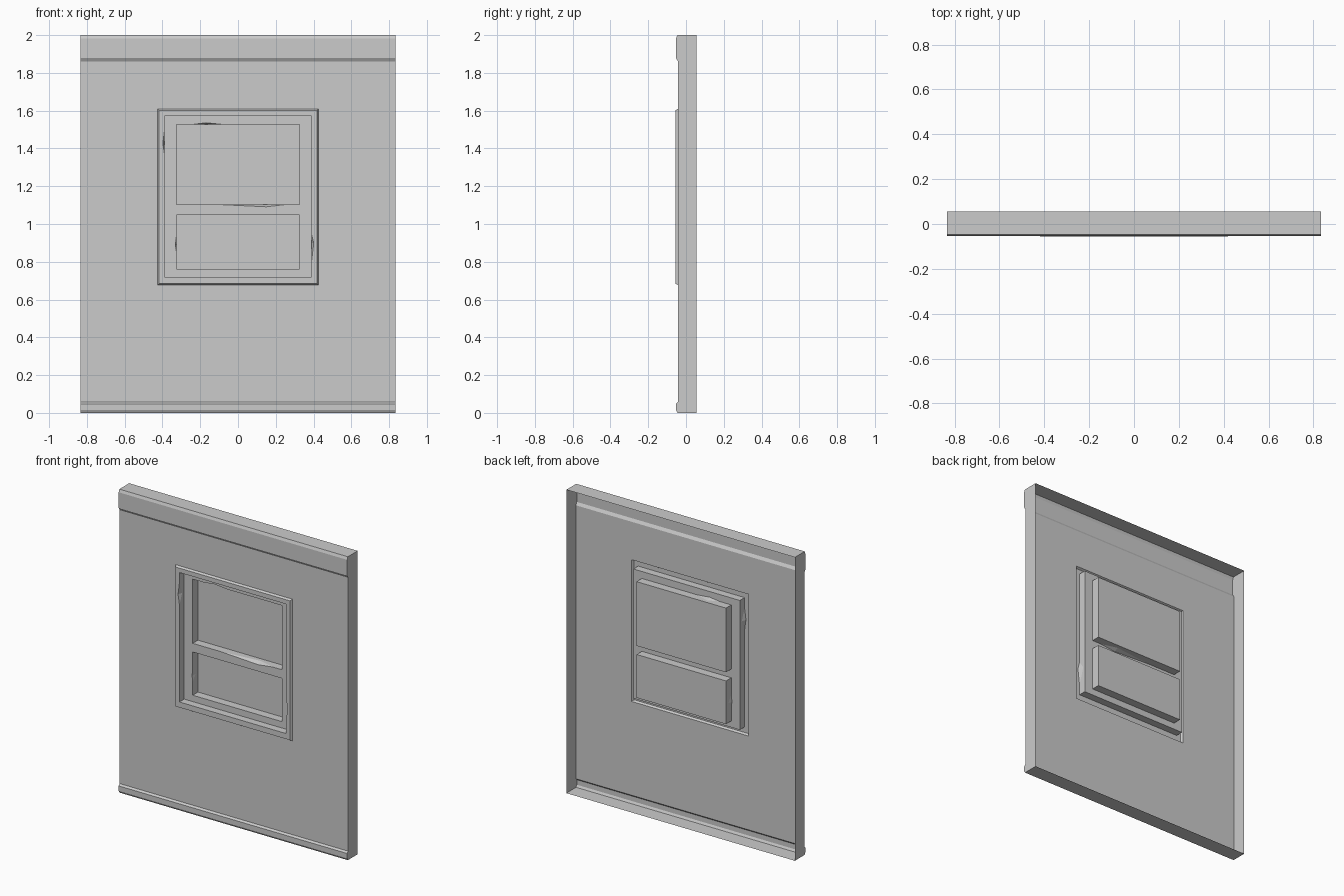
import bpy, bmesh
from mathutils import Vector

if "Cube" in bpy.data.objects:
    bpy.data.objects.remove(bpy.data.objects["Cube"])

BACK, WALL, BAND, FRONT = 0.056, -0.042, -0.053, -0.056
SASH, GLASS = -0.006, 0.049


def ring(bm, pts):
    """Closed loop of verts; returns verts and edges."""
    vs = [bm.verts.new(p) for p in pts]
    es = [bm.edges.new((vs[i], vs[(i + 1) % len(vs)])) for i in range(len(vs))]
    return vs, es


def rect(x, z0, z1, y):
    return [Vector(p) for p in ((-x, y, z0), (x, y, z0), (x, y, z1), (-x, y, z1))]


def bridge(bm, a, b):
    for i in range(4):
        j = (i + 1) % 4
        bm.faces.new((a[i], a[j], b[j], b[i]))


def fill(bm, edges):
    bmesh.ops.triangle_fill(bm, edges=edges, use_beauty=True, normal=(0, -1, 0))


def recess(bm, x, z0, z1, y0, y1, chips):
    """Straight recess; chips = {side: (start, peak, end, bite, depth)} worn out of its front lip.
    Returns lip edges and back corner verts."""
    f, b = rect(x, z0, z1, y0), rect(x, z0, z1, y1)
    fv = [bm.verts.new(p) for p in f]
    bv = [bm.verts.new(p) for p in b]
    lip = []
    for i in range(4):
        j = (i + 1) % 4
        wall, edge = [fv[i], fv[j]], [fv[i], fv[j]]
        if i in chips:
            s, m, e, bite, depth = chips[i]
            d = f[j] - f[i]
            out = Vector((d.z, 0, -d.x)).normalized()
            A, B = (bm.verts.new(f[i] + d * t) for t in (s, e))
            M = bm.verts.new(f[i] + d * m + out * bite)
            N = bm.verts.new(f[i] + d * m + Vector((0, depth, 0)))
            bm.faces.new((A, M, N))
            bm.faces.new((M, B, N))
            wall, edge = [fv[i], A, N, B, fv[j]], [fv[i], A, M, B, fv[j]]
        bm.faces.new(wall + [bv[j], bv[i]])
        for p, q in zip(edge, edge[1:]):
            lip.append(bm.edges.get((p, q)) or bm.edges.new((p, q)))
    return lip, bv


def finish(bm, name):
    bmesh.ops.recalc_face_normals(bm, faces=bm.faces)
    # front-facing surfaces must look towards -y
    if sum(f.normal.y * f.calc_area() for f in bm.faces if abs(f.normal.y) > 0.9) > 0:
        bmesh.ops.reverse_faces(bm, faces=bm.faces)
    me = bpy.data.meshes.new(name)
    bm.to_mesh(me)
    bm.free()
    bpy.context.collection.objects.link(bpy.data.objects.new(name, me))


OUT = (0.426, 0.676, 1.61)      # frame outline: half width, bottom, top

# Wall panel: open-backed shell with moulded top and bottom bands
bm = bmesh.new()
profile = [(BACK, 2), (-0.046, 2), (BAND, 1.982), (BAND, 1.878), (WALL, 1.86),
           (WALL, 0.058), (BAND, 0.047), (BAND, 0.014), (-0.045, 0), (BACK, 0)]
L, R = ([bm.verts.new((x, y, z)) for y, z in profile] for x in (-0.833, 0.833))
bm.faces.new(L)
bm.faces.new(R[::-1])
for i in range(len(profile) - 1):
    if i == 4:      # main wall face, with the window opening
        outer = [bm.edges.get((L[4], L[5])), bm.edges.get((R[4], R[5])),
                 bm.edges.get((L[4], R[4])), bm.edges.new((L[5], R[5]))]
        hole = ring(bm, rect(*OUT, WALL))[1]
        fill(bm, outer + hole)
    else:
        bm.faces.new((L[i], R[i], R[i + 1], L[i + 1]))
finish(bm, "wall_panel")

# Window frame: raised bevelled border and deep inner reveal
bm = bmesh.new()
base, _ = ring(bm, rect(*OUT, WALL))
face, face_edges = ring(bm, rect(0.418, 0.684, 1.602, FRONT))
bridge(bm, base, face)
lip, _ = recess(bm, 0.388, 0.72, 1.573, FRONT, SASH,
                {1: (0.08, 0.21, 0.27, 0.013, 0.035), 3: (0.08, 0.17, 0.25, 0.01, 0.03)})
fill(bm, face_edges + lip)
finish(bm, "window_frame")

# Window sash: flat face with two sunken panes
bm = bmesh.new()
edges = ring(bm, rect(0.388, 0.72, 1.573, SASH))[1]
for z0, z1, chips in ((1.104, 1.527, {0: (0.31, 0.73, 0.9, 0.013, 0.03),
                                      2: (0.62, 0.76, 0.87, 0.009, 0.03)}),
                      (0.762, 1.047, {3: (0.38, 0.55, 0.69, 0.005, 0.03)})):
    lip, back = recess(bm, 0.326, z0, z1, SASH, GLASS, chips)
    bm.faces.new(back)
    edges += lip
fill(bm, edges)
finish(bm, "window_sash")
